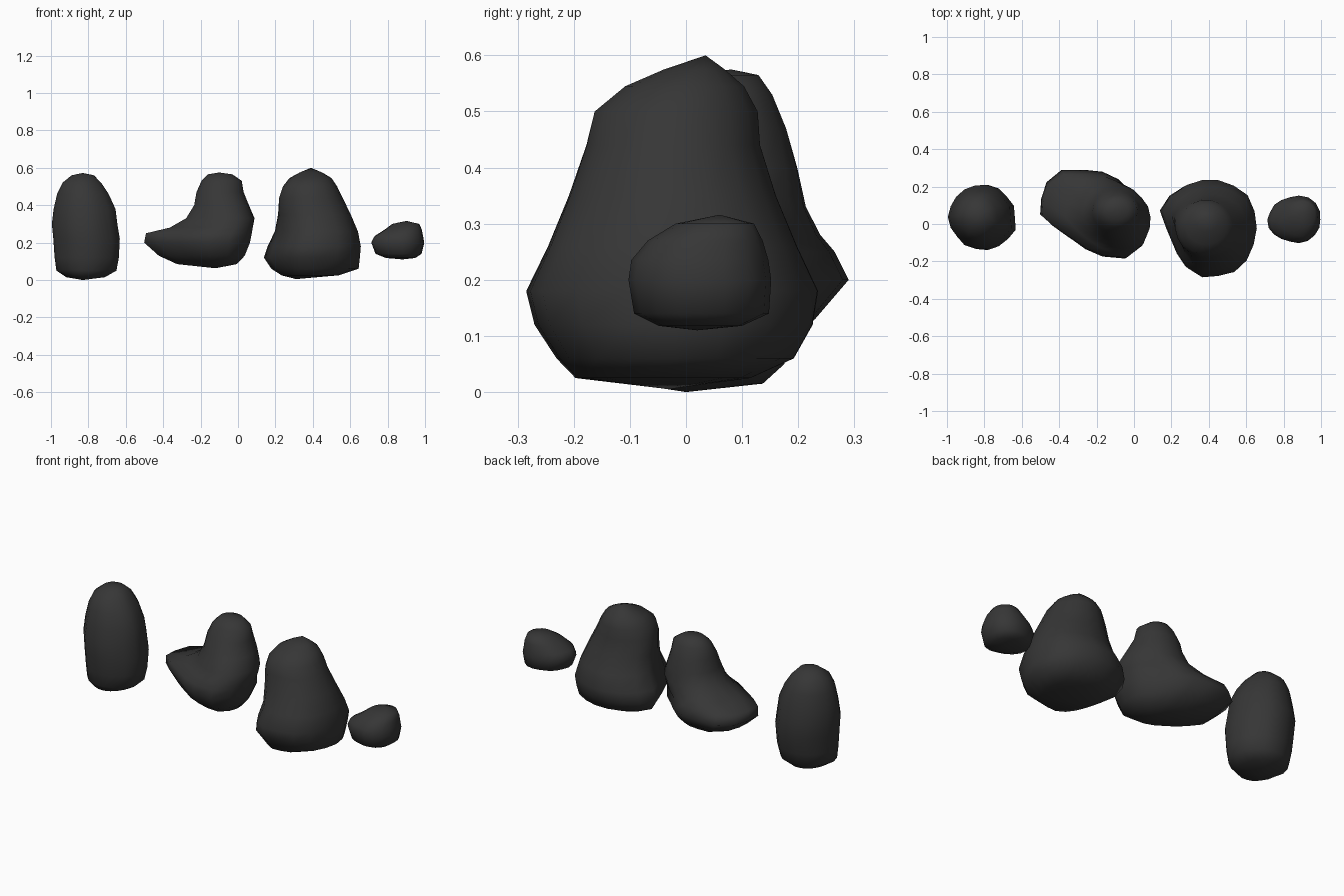
import bpy, bmesh, math

stone = bpy.data.materials.new("dark_stone")
stone.diffuse_color = (0.037, 0.037, 0.037, 1)
SEG = 18


def plan_radius(plan, ang):
    """Distance from the origin to a closed plan polygon along an angle."""
    dx, dy = math.cos(ang), math.sin(ang)
    best = 0
    for (ax, ay), (bx, by) in zip(plan, plan[1:] + plan[:1]):
        ex, ey = bx - ax, by - ay
        den = dx * ey - dy * ex
        if abs(den) < 1e-9:
            continue
        t = (ax * ey - ay * ex) / den
        u = (ax * dy - ay * dx) / den
        if t > 0 and -1e-6 <= u <= 1 + 1e-6:
            best = max(best, t)
    return best


def rock(name, plan, rings, bottom, top):
    """Loft rings (z, x0, x1, y0, y1, roundness) whose outline follows the plan."""
    xs, ys = [p[0] for p in plan], [p[1] for p in plan]
    x0, x1, y0, y1 = min(xs), max(xs), min(ys), max(ys)
    unit = [((2 * x - x0 - x1) / (x1 - x0), (2 * y - y0 - y1) / (y1 - y0)) for x, y in plan]
    bm = bmesh.new()
    loops = []
    for z, a, b, c, d, rnd in rings:
        loop = []
        for i in range(SEG):
            t = 2 * math.pi * i / SEG
            r = plan_radius(unit, t) * (1 - rnd) + rnd
            loop.append(bm.verts.new(((a + b) / 2 + (b - a) / 2 * r * math.cos(t),
                                      (c + d) / 2 + (d - c) / 2 * r * math.sin(t), z)))
        loops.append(loop)
    lo, hi = bm.verts.new(bottom), bm.verts.new(top)
    for i in range(SEG):
        j = (i + 1) % SEG
        bm.faces.new((lo, loops[0][j], loops[0][i]))
        bm.faces.new((hi, loops[-1][i], loops[-1][j]))
        for p, q in zip(loops, loops[1:]):
            bm.faces.new((p[i], p[j], q[j], q[i]))
    bmesh.ops.recalc_face_normals(bm, faces=bm.faces)
    for f in bm.faces:
        f.smooth = True
    me = bpy.data.meshes.new(name)
    bm.to_mesh(me)
    bm.free()
    me.materials.append(stone)
    ob = bpy.data.objects.new(name, me)
    bpy.context.collection.objects.link(ob)


# Tall upright boulder
rock("tall_boulder",
     [(-1, .02), (-.97, .13), (-.89, .2), (-.8, .22), (-.71, .19), (-.64, .1), (-.63, -.03),
      (-.7, -.11), (-.8, -.145), (-.9, -.12), (-.97, -.04)],
     [(.015, -.92, -.71, -.1, .14, .3), (.05, -.975, -.65, -.125, .18, 0),
      (.12, -.985, -.637, -.135, .2, 0), (.22, -.992, -.632, -.145, .215, 0),
      (.3, -1, -.645, -.14, .215, 0), (.38, -.99, -.655, -.125, .2, 0),
      (.46, -.97, -.69, -.1, .18, .2), (.52, -.94, -.73, -.065, .15, .4),
      (.56, -.89, -.77, -.01, .1, .6)],
     (-.83, 0, 0), (-.83, .04, .572))

# Leaning boulder with a low tail reaching left and back
rock("tailed_boulder",
     [(-.51, .06), (-.5, .12), (-.47, .22), (-.39, .29), (-.22, .29), (-.1, .27), (-.03, .2),
      (.06, .12), (.095, 0), (.05, -.12), (-.03, -.185), (-.2, -.17), (-.3, -.1), (-.42, -.02)],
     [(.085, -.33, .0, -.09, .17, .1), (.13, -.43, .045, -.15, .23, 0),
      (.2, -.51, .075, -.185, .29, 0), (.25, -.5, .085, -.18, .265, 0),
      (.28, -.37, .088, -.165, .24, .2), (.33, -.28, .093, -.14, .215, .5),
      (.4, -.235, .06, -.1, .2, .8), (.47, -.222, .03, -.05, .18, 1),
      (.53, -.195, .02, -.02, .155, 1), (.565, -.16, -.03, .02, .13, 1)],
     (-.12, .02, .063), (-.1, .08, .575))

# Broad peaked boulder
rock("broad_boulder",
     [(.13, .07), (.2, .18), (.3, .225), (.4, .245), (.5, .22), (.6, .17), (.645, .08),
      (.665, -.06), (.63, -.13), (.58, -.24), (.46, -.27), (.36, -.285), (.25, -.22), (.2, -.1)],
     [(.025, .23, .54, -.2, .12, .2), (.06, .175, .65, -.235, .2, 0),
      (.12, .135, .657, -.275, .235, 0), (.18, .155, .662, -.29, .245, 0),
      (.26, .192, .645, -.25, .205, .2), (.35, .207, .605, -.212, .165, .5),
      (.44, .215, .56, -.18, .135, .8), (.5, .24, .53, -.165, .13, 1),
      (.545, .275, .5, -.11, .105, 1), (.575, .33, .45, -.04, .07, 1)],
     (.31, -.03, .005), (.39, .035, .6))

# Small end stone
rock("small_stone",
     [(.71, .03), (.74, .1), (.8, .14), (.88, .155), (.96, .14), (1, .06), (.99, -.02),
      (.95, -.08), (.87, -.1), (.77, -.07), (.72, -.03)],
     [(.118, .79, .95, -.05, .1, .2), (.14, .735, .985, -.095, .148, 0),
      (.2, .712, 1, -.105, .152, 0), (.235, .73, .993, -.1, .147, 0),
      (.27, .785, .985, -.07, .137, .2), (.3, .825, .97, -.02, .122, .5)],
     (.88, .02, .11), (.9, .06, .316))
